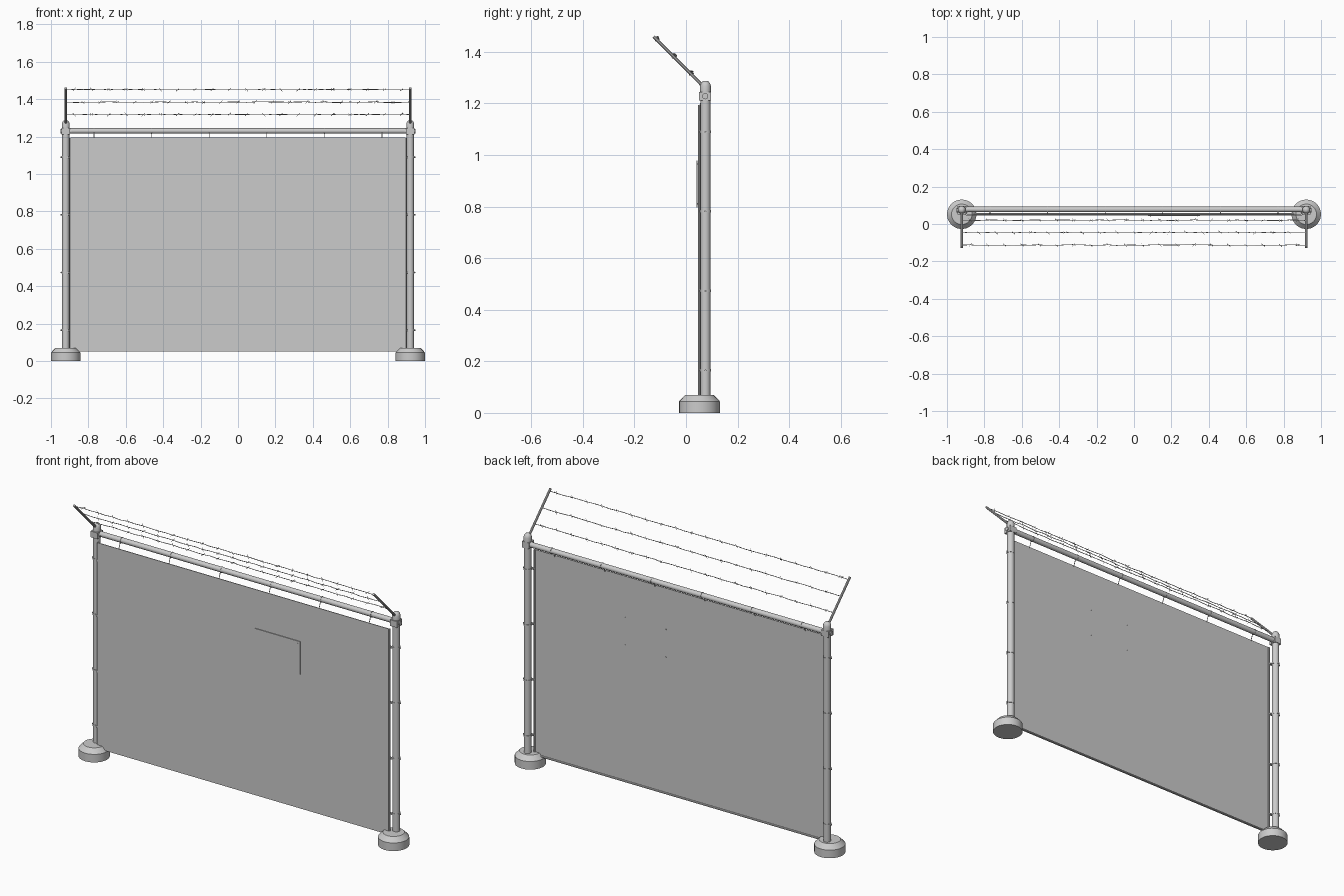
import bpy, bmesh, math, random
from mathutils import Vector

if "Cube" in bpy.data.objects:
    bpy.data.objects.remove(bpy.data.objects["Cube"])

random.seed(4)
steel = bpy.data.materials.new("grey steel")
steel.diffuse_color = (0.6, 0.6, 0.6, 1)
steel.use_nodes = True
steel.node_tree.nodes["Principled BSDF"].inputs["Base Color"].default_value = steel.diffuse_color

POST_X, POST_Y = 0.921, 0.0755


def finish(name, bm, smooth=True):
    me = bpy.data.meshes.new(name)
    bmesh.ops.recalc_face_normals(bm, faces=bm.faces)
    bm.to_mesh(me)
    bm.free()
    me.materials.append(steel)
    ob = bpy.data.objects.new(name, me)
    bpy.context.collection.objects.link(ob)
    if smooth:
        bpy.context.view_layer.objects.active = ob
        ob.select_set(True)
        bpy.ops.object.shade_smooth_by_angle(angle=math.radians(35))
        ob.select_set(False)
    return ob


def add_rod(bm, a, b, r, sides=12):
    a, b = Vector(a), Vector(b)
    d = b - a
    res = bmesh.ops.create_cone(bm, cap_ends=True, segments=sides, radius1=r, radius2=r, depth=d.length)
    rot = Vector((0, 0, 1)).rotation_difference(d).to_matrix()
    for v in res["verts"]:
        v.co = rot @ v.co + (a + b) / 2


def rod(name, a, b, r, sides=12):
    bm = bmesh.new()
    add_rod(bm, a, b, r, sides)
    return finish(name, bm)


def box(name, centre, size):
    bm = bmesh.new()
    bmesh.ops.create_cube(bm, size=1)
    for v in bm.verts:
        v.co = Vector([v.co[i] * size[i] + centre[i] for i in range(3)])
    return finish(name, bm, False)


def lathe(name, profile, x, y, sides):
    bm = bmesh.new()
    rings = [[bm.verts.new((x + r * math.cos(2 * math.pi * i / sides),
                            y + r * math.sin(2 * math.pi * i / sides), z))
              for i in range(sides)] for r, z in profile]
    for lo, hi in zip(rings, rings[1:]):
        for i in range(sides):
            j = (i + 1) % sides
            bm.faces.new((lo[i], lo[j], hi[j], hi[i]))
    bm.faces.new(rings[0])
    bm.faces.new(rings[-1])
    return finish(name, bm)


for s, side in ((-1, "left"), (1, "right")):
    x = s * POST_X
    # footing, post and rounded cap
    lathe("footing_" + side, [(0.079, 0), (0.079, 0.045), (0.055, 0.07)], x, 0.052, 24)
    rod("post_" + side, (x, POST_Y, 0.06), (x, POST_Y, 1.25), 0.0195, 16)
    lathe("post_cap_" + side, [(0.021, 1.245), (0.021, 1.268), (0.018, 1.278), (0.012, 1.285), (0.005, 1.288)],
          x, POST_Y, 16)
    # rail bracket with its bolt
    box("rail_bracket_" + side, (x, 0.073, 1.228), (0.044, 0.046, 0.034))
    rod("bracket_bolt_" + side, (x - s * 0.03, 0.074, 1.228), (x + s * 0.028, 0.074, 1.228), 0.012, 12)
    # slanted arm for the barbed wire
    rod("arm_" + side, (x, 0.07, 1.263), (x, -0.125, 1.459), 0.0065, 10)
    # clamps tying the sheet to the post
    for k, z in enumerate((0.165, 0.473, 0.782, 1.09)):
        rod(f"post_clamp_{side}_{k}", (x, POST_Y, z - 0.005), (x, POST_Y, z + 0.005), 0.0215, 16)
        box(f"clamp_tab_{side}_{k}", (x - s * 0.018, 0.058, z), (0.02, 0.012, 0.008))
        rod(f"clamp_bolt_{side}_{k}", (x, POST_Y, z), (x + s * 0.027, POST_Y, z), 0.004, 6)
    # tension bar along the sheet edge
    rod("sheet_side_bar_" + side, (s * 0.896, 0.051, 0.055), (s * 0.896, 0.051, 1.193), 0.005, 8)

# top rail and its ties
rod("top_rail", (-POST_X, 0.078, 1.23), (POST_X, 0.078, 1.23), 0.0145, 16)
for k in range(6):
    x = -0.77 + 0.308 * k
    rod(f"rail_tie_{k}", (x - 0.002, 0.078, 1.23), (x + 0.002, 0.078, 1.23), 0.0165, 12)
    rod(f"tie_tail_{k}", (x, 0.066, 1.225), (x, 0.052, 1.188), 0.0018, 6)

# mesh sheet and bottom bar
box("sheet", (0, 0.048, 0.622), (1.79, 0.004, 1.144))
rod("sheet_bottom_bar", (-0.896, 0.0525, 0.055), (0.896, 0.0525, 0.055), 0.005, 8)

# sign plate with corner bolts
box("sign_plate", (0.213, 0.0435, 0.888), (0.278, 0.004, 0.182))
for k, (dx, dz) in enumerate(((-1, -1), (1, -1), (-1, 1), (1, 1))):
    x, z = 0.213 + dx * 0.125, 0.888 + dz * 0.077
    rod(f"sign_bolt_{k}", (x, 0.041, z), (x, 0.0535, z), 0.0025, 6)

# barbed wires: slightly wavy strand with crossed barbs
for w, (y, z) in enumerate(((0.02, 1.318), (-0.046, 1.384), (-0.113, 1.451))):
    bm = bmesh.new()
    pts = [Vector((-POST_X + 2 * POST_X * i / 40, y + random.uniform(-0.002, 0.002),
                   z + random.uniform(-0.002, 0.002))) for i in range(41)]
    for a, b in zip(pts, pts[1:]):
        add_rod(bm, a, b, 0.0018, 5)
    for i in range(1 + w % 2, 40, 2):
        c = pts[i]
        turn = random.uniform(0, math.pi)
        for t in (0, math.pi / 2):
            d = Vector((0.008, 0.009 * math.cos(turn + t), 0.009 * math.sin(turn + t)))
            add_rod(bm, c - d, c + d, 0.0011, 4)
    finish(f"barbed_wire_{w}", bm, False)
